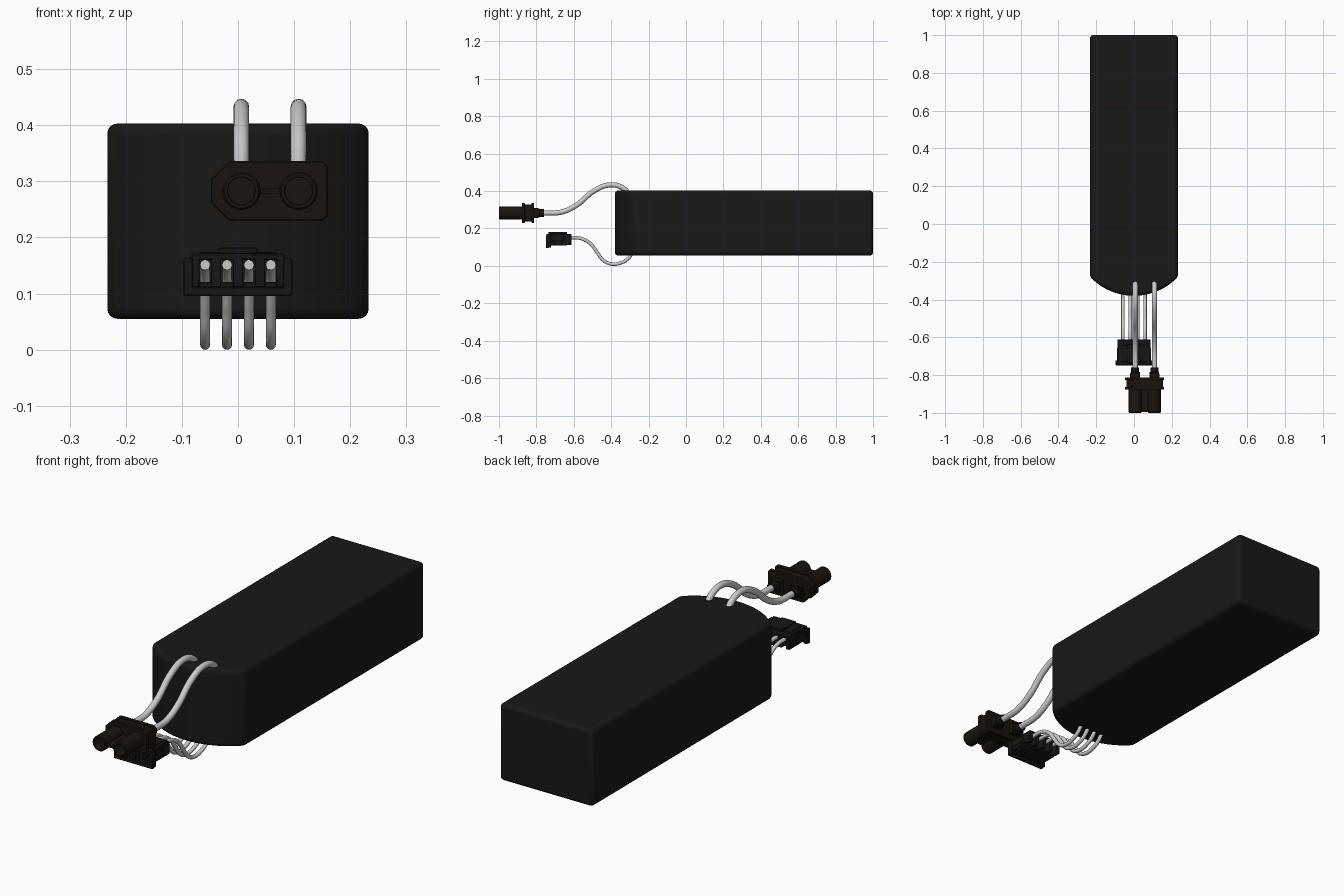
import bpy, bmesh, math
from mathutils import Vector

if "Cube" in bpy.data.objects:
    bpy.data.objects.remove(bpy.data.objects["Cube"])


def material(name, rgb):
    m = bpy.data.materials.new(name)
    m.diffuse_color = (*rgb, 1)
    m.use_nodes = True
    m.node_tree.nodes["Principled BSDF"].inputs["Base Color"].default_value = m.diffuse_color
    return m


WRAP = material("black_wrap", (0.009, 0.009, 0.009))
PLUG = material("dark_brown_plastic", (0.010, 0.007, 0.004))
JACK = material("black_plastic", (0.008, 0.008, 0.008))


def finish(name, bm, mat, bevel=0, segments=2):
    bmesh.ops.recalc_face_normals(bm, faces=bm.faces)
    me = bpy.data.meshes.new(name)
    bm.to_mesh(me)
    bm.free()
    ob = bpy.data.objects.new(name, me)
    bpy.context.collection.objects.link(ob)
    me.materials.append(mat)
    if bevel:
        mod = ob.modifiers.new("edge_round", 'BEVEL')
        mod.width, mod.segments = bevel, segments
        mod.limit_method, mod.angle_limit = 'ANGLE', math.radians(25)
    bpy.ops.object.select_all(action='DESELECT')
    ob.select_set(True)
    bpy.context.view_layer.objects.active = ob
    bpy.ops.object.shade_smooth_by_angle(angle=math.radians(35))
    return ob


def prism(name, points, direction, mat, bevel=0, segments=2):
    bm = bmesh.new()
    face = bm.faces.new([bm.verts.new(p) for p in points])
    ext = bmesh.ops.extrude_face_region(bm, geom=[face], use_keep_orig=True)
    verts = [g for g in ext['geom'] if isinstance(g, bmesh.types.BMVert)]
    bmesh.ops.translate(bm, verts=verts, vec=Vector(direction))
    return finish(name, bm, mat, bevel, segments)


def box(name, x0, x1, y0, y1, z0, z1, mat, bevel=0.002):
    pts = [(x0, y0, z0), (x1, y0, z0), (x1, y1, z0), (x0, y1, z0)]
    return prism(name, pts, (0, 0, z1 - z0), mat, bevel, 1)


def lathe_y(name, x, z, profile, mat, steps=32):
    # profile of (radius, y) points turned into a closed ring around the y axis
    bm = bmesh.new()
    rings = []
    for i in range(steps):
        a = 2 * math.pi * i / steps
        rings.append([bm.verts.new((x + r * math.cos(a), y, z + r * math.sin(a))) for r, y in profile])
    n = len(profile)
    for i in range(steps):
        a, b = rings[i], rings[(i + 1) % steps]
        for j in range(n):
            k = (j + 1) % n
            bm.faces.new((a[j], a[k], b[k], b[j]))
    return finish(name, bm, mat)


def wire(name, x, path, radius):
    cu = bpy.data.curves.new(name, 'CURVE')
    cu.dimensions = '3D'
    cu.bevel_depth, cu.bevel_resolution, cu.resolution_u = radius, 4, 8
    cu.use_fill_caps = True
    sp = cu.splines.new('BEZIER')
    sp.bezier_points.add(len(path) - 1)
    for p, (y, z) in zip(sp.bezier_points, path):
        p.co = (x, y, z)
        p.handle_left_type = p.handle_right_type = 'AUTO'
    ob = bpy.data.objects.new(name, cu)
    bpy.context.collection.objects.link(ob)
    bpy.ops.object.select_all(action='DESELECT')
    ob.select_set(True)
    bpy.context.view_layer.objects.active = ob
    bpy.ops.object.convert(target='MESH')
    bpy.ops.object.shade_smooth_by_angle(angle=math.radians(40))


# Battery body with bowed front
W, R, CY = 0.233, 0.321, -0.059
half = math.asin(W / R)
outline = [(W, 1.0, 0.055), (-W, 1.0, 0.055)]
for i in range(25):
    a = -half + 2 * half * i / 24
    outline.append((R * math.sin(a), CY - R * math.cos(a), 0.055))
prism("battery_body", outline, (0, 0, 0.348), WRAP, 0.018, 4)

# Power leads, solder cups and plug sockets
PZ = 0.283
power_path = [(-0.30, 0.375), (-0.335, 0.415), (-0.405, 0.433), (-0.49, 0.402), (-0.585, 0.325),
              (-0.665, 0.288), (-0.74, PZ), (-0.82, PZ)]
for i, x in enumerate((0.006, 0.108)):
    wire(f"power_wire_{i + 1}", x, power_path, 0.014)
    lathe_y(f"solder_cup_{i + 1}", x, PZ,
            [(0.016, -0.83), (0.025, -0.83), (0.025, -0.785), (0.021, -0.782), (0.021, -0.76), (0.016, -0.76)], PLUG)
    lathe_y(f"plug_socket_{i + 1}", x, PZ,
            [(0.024, -0.875), (0.034, -0.86), (0.034, -0.996), (0.031, -1.0), (0.025, -1.0), (0.024, -0.996)], PLUG)
box("plug_web", 0.03, 0.084, -0.995, -0.86, PZ - 0.005, PZ + 0.005, PLUG, 0)


# Plug housing: keyed outline, chamfered on one end
def keyed(name, inset, y0, y1):
    x0, x1, h = -0.048 + inset, 0.160 - inset, 0.053 - inset
    c, s = 0.032, 0.009
    pts = [(x0, -h + c), (x0, h - c), (x0 + c, h), (x1 - s, h), (x1, h - s),
           (x1, -h + s), (x1 - s, -h), (x0 + c, -h)]
    prism(name, [(x, y0, PZ + z) for x, z in pts], (0, y1 - y0, 0), PLUG, 0.002, 1)


keyed("plug_front_flange", 0.0, -0.877, -0.862)
keyed("plug_housing", 0.007, -0.864, -0.822)
keyed("plug_rear_flange", 0.0, -0.826, -0.812)
for i, x in enumerate((0.006, 0.108)):
    box(f"plug_rear_block_{i + 1}", x - 0.026, x + 0.026, -0.815, -0.79, PZ - 0.026, PZ + 0.026, PLUG)

# Balance leads
balance_path = [(-0.285, 0.075), (-0.31, 0.038), (-0.35, 0.016), (-0.395, 0.0095), (-0.44, 0.028), (-0.475, 0.072),
                (-0.51, 0.118), (-0.56, 0.146), (-0.62, 0.151), (-0.72, 0.151)]
XS = [-0.0585 + 0.039 * i for i in range(4)]
for i, x in enumerate(XS):
    wire(f"balance_wire_{i + 1}", x, balance_path, 0.009)

# Balance connector: plates, ribs between the pin cells, latch and side rails
box("connector_top_plate", -0.083, 0.083, -0.745, -0.612, 0.160, 0.171, JACK)
box("connector_bottom_plate", -0.083, 0.083, -0.74, -0.64, 0.108, 0.121, JACK)
box("connector_top_pad", -0.07, 0.07, -0.73, -0.64, 0.168, 0.174, JACK)
box("connector_latch", -0.035, 0.035, -0.735, -0.635, 0.170, 0.182, JACK)
box("connector_front_lip", -0.097, 0.097, -0.749, -0.735, 0.096, 0.112, JACK)
rib = [(-0.745, 0.165), (-0.612, 0.165), (-0.612, 0.112), (-0.64, 0.112), (-0.64, 0.12), (-0.745, 0.112)]
for i in range(5):
    x = -0.078 + 0.039 * i
    prism(f"connector_rib_{i + 1}", [(x - 0.009, y, z) for y, z in rib], (0.018, 0, 0), JACK, 0.001, 1)
for side, s in (("left", -1), ("right", 1)):
    x0, x1 = sorted((s * 0.080, s * 0.097))
    box(f"connector_{side}_ear", x0, x1, -0.749, -0.722, 0.098, 0.163, JACK)
    x0, x1 = sorted((s * 0.080, s * 0.090))
    box(f"connector_{side}_rail", x0, x1, -0.725, -0.655, 0.13, 0.158, JACK)
